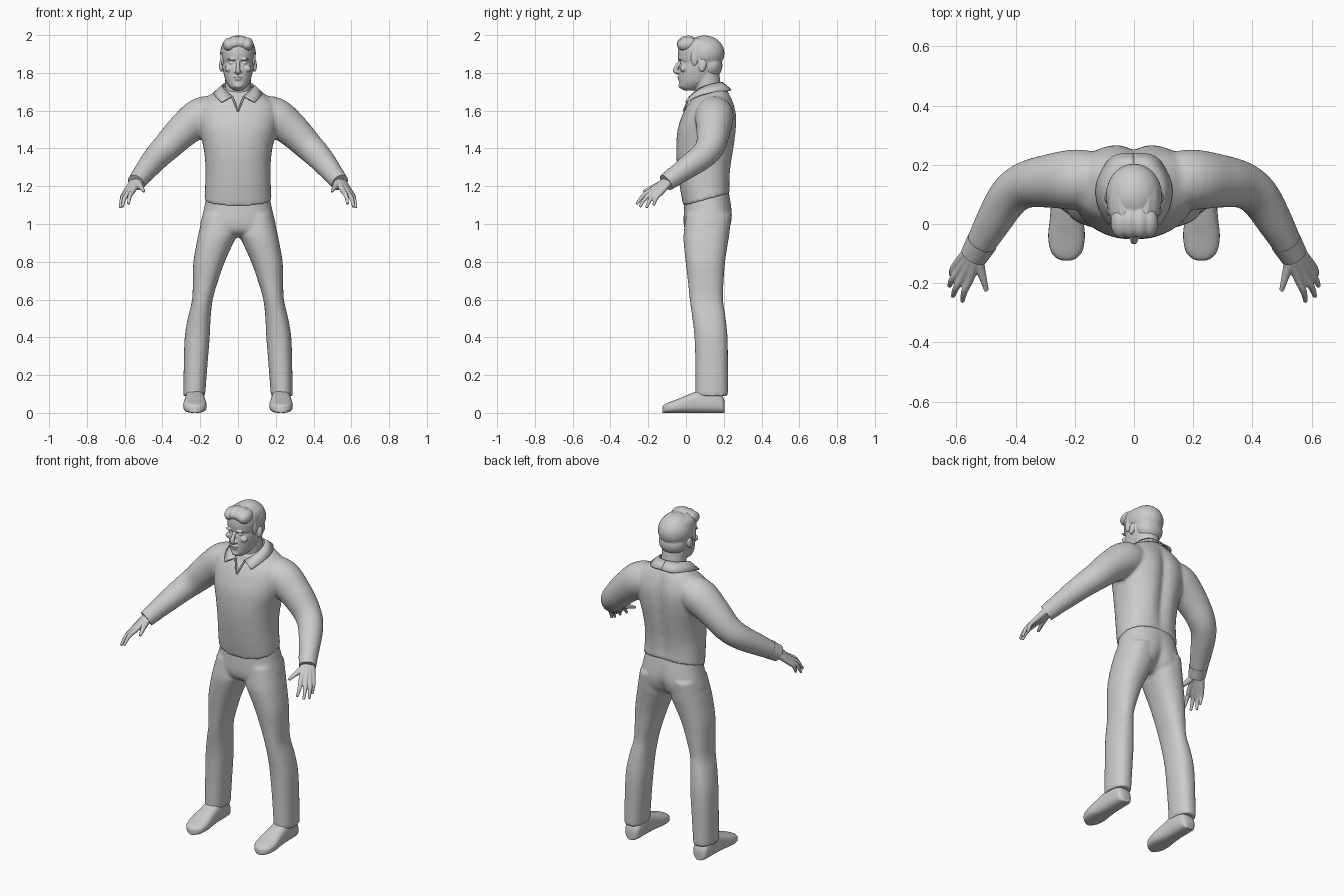
import bpy, bmesh, math
from mathutils import Vector, Matrix

grey = bpy.data.materials.new("light_grey")
grey.diffuse_color = (0.6, 0.6, 0.6, 1)


def smooth_rows(rows, n=5):
    """Catmull-Rom resampling of a list of number tuples."""
    out = []
    for i in range(len(rows) - 1):
        p = [rows[max(0, min(len(rows) - 1, i + k))] for k in (-1, 0, 1, 2)]
        for j in range(n):
            t = j / n
            out.append([0.5 * (2 * b + (c - a) * t + (2 * a - 5 * b + 4 * c - d) * t * t
                               + (3 * b - a - 3 * c + d) * t ** 3) for a, b, c, d in zip(*p)])
    return out + [list(rows[-1])]


def loft(bm, rings):
    """Skin closed rings and cap both ends."""
    vs = [[bm.verts.new(p) for p in r] for r in rings]
    n = len(vs[0])
    for a, b in zip(vs, vs[1:]):
        for i in range(n):
            bm.faces.new((a[i], a[(i + 1) % n], b[(i + 1) % n], b[i]))
    bm.faces.new(vs[0][::-1])
    bm.faces.new(vs[-1])


def circle(n=32, e=2.0):
    for i in range(n):
        c, s = math.cos(2 * math.pi * i / n), math.sin(2 * math.pi * i / n)
        yield (math.copysign(abs(c) ** (2 / e), c), math.copysign(abs(s) ** (2 / e), s))


def column(bm, rows, side=1, e=2.3):
    """Rows: z, x min, x max, y front, y back, tilt, back groove."""
    rings = []
    for z, x0, x1, yf, yb, tilt, groove in smooth_rows(rows):
        ring = []
        for c, s in circle(40, e):
            x = (x0 + x1) / 2 + c * (x1 - x0) / 2
            y = (yf + yb) / 2 + s * (yb - yf) / 2
            zz = z + tilt * s * (yb - yf) / 2
            if s > 0:
                y -= groove * math.exp(-(x / 0.035) ** 2)
            ring.append((side * x, y, zz))
        rings.append(ring)
    loft(bm, rings)


def tube(bm, rows, side=1, n=20, steps=5):
    """Rows: x, y, z, radius."""
    pts = smooth_rows(rows, steps)
    rings = []
    for i, p in enumerate(pts):
        a, b = pts[max(0, i - 1)], pts[min(len(pts) - 1, i + 1)]
        t = (Vector(b[:3]) - Vector(a[:3])).normalized()
        u = t.cross(Vector((0, 1, 0))).normalized()
        v = t.cross(u)
        ring = [Vector(p[:3]) + (u * c + v * s) * p[3] for c, s in circle(n)]
        rings.append([(side * q.x, q.y, q.z) for q in ring])
    loft(bm, rings)


def ball(bm, loc, rad, tilt=0):
    m = Matrix.Translation(loc) @ Matrix.Rotation(tilt, 4, 'X') @ Matrix.Diagonal((*rad, 1))
    bmesh.ops.create_uvsphere(bm, u_segments=28, v_segments=18, radius=1, matrix=m)


def part(name, bm, voxel=0, smooth=3):
    """Finish a part; a voxel size fuses its pieces into one skin."""
    bmesh.ops.recalc_face_normals(bm, faces=bm.faces)
    me = bpy.data.meshes.new(name)
    bm.to_mesh(me)
    bm.free()
    me.materials.append(grey)
    me.shade_smooth()
    me.set_sharp_from_angle(angle=math.radians(45))
    ob = bpy.data.objects.new(name, me)
    bpy.context.collection.objects.link(ob)
    if voxel:
        r = ob.modifiers.new("fuse", 'REMESH')
        r.mode, r.voxel_size, r.use_smooth_shade = 'VOXEL', voxel, True
        s = ob.modifiers.new("soften", 'SMOOTH')
        s.factor, s.iterations = 0.5, smooth
    return ob


# Shirt: torso with both sleeves
bm = bmesh.new()
column(bm, [(z, -w, w, f, b, t, g) for z, w, f, b, t, g in (
    (1.13, .178, -.014, .236, .28, .006), (1.2, .174, -.03, .235, .15, .012),
    (1.3, .172, -.046, .242, 0, .018), (1.4, .182, -.052, .258, 0, .022),
    (1.5, .205, -.044, .27, 0, .022), (1.58, .215, -.018, .27, 0, .02),
    (1.64, .2, .01, .252, .05, .012), (1.68, .15, .03, .225, .2, .004),
    (1.705, .095, .038, .2, .3, 0), (1.72, .075, .045, .185, .3, 0))])
for s in (1, -1):
    tube(bm, [(.09, .15, 1.59, .085), (.19, .15, 1.57, .102), (.29, .145, 1.495, .09),
              (.37, .13, 1.415, .078), (.425, .088, 1.36, .07), (.48, 0, 1.295, .06),
              (.535, -.098, 1.225, .046)], s, 28)
part("shirt", bm, .009, 4)

# Trousers: hips and two legs
bm = bmesh.new()
column(bm, [(z, -w, w, f, b, t, g) for z, w, f, b, t, g in (
    (1.16, .165, -.008, .222, .28, 0), (1.1, .176, -.01, .238, .15, .004),
    (1.05, .188, -.012, .248, 0, .012), (1.0, .199, -.012, .243, 0, .025),
    (.96, .19, 0, .225, 0, .03), (.93, .11, .04, .18, 0, .02))])
for s in (1, -1):
    column(bm, [(z, a, b, f, k, 0, 0) for z, a, b, f, k in (
        (1.05, .005, .185, 0, .24), (.95, .005, .209, -.012, .23), (.9, .025, .219, -.012, .222),
        (.8, .07, .236, -.002, .207), (.7, .105, .239, .01, .199), (.6, .134, .243, .02, .196),
        (.5, .145, .266, .034, .21), (.4, .15, .282, .045, .22), (.25, .162, .287, .05, .222),
        (.09, .174, .289, .05, .222))], s)
part("trousers", bm, .009, 4)

# Shoes: flat-soled sections from heel to toe
for s, side in ((1, "left"), (-1, "right")):
    bm = bmesh.new()
    rings = []
    for y, hw, h in smooth_rows([(.205, .025, .06), (.192, .043, .09), (.15, .05, .12), (.08, .052, .12),
                                 (.02, .056, .1), (-.04, .062, .075), (-.09, .054, .056),
                                 (-.115, .034, .044), (-.124, .012, .032)]):
        rings.append([(s * (.228 + c * hw), y, h / 2 + q * h / 2) for c, q in circle(32, 2.8)])
    loft(bm, rings)
    part(side + "_shoe", bm)

# Hands: metacarpals fused into a palm, then fingers
fingers = [((.553, -.182, 1.18), (.58, -.262, 1.105)), ((.577, -.176, 1.17), (.612, -.245, 1.09)),
           ((.592, -.158, 1.165), (.624, -.21, 1.085)), ((.598, -.135, 1.165), (.617, -.172, 1.098))]
for s, side in ((1, "left"), (-1, "right")):
    bm = bmesh.new()
    for i, (k, t) in enumerate(fingers):
        w = (.527 + .006 * i, -.098 + .006 * i, 1.232)
        mid = tuple(.5 * (a + b) + d for a, b, d in zip(k, t, (.006, -.004, .007)))
        tube(bm, [(.52, -.07, 1.245, .024), (*w, .022), (*k, .0145), (*mid, .0115), (*t, .0075)], s, 14)
    tube(bm, [(.527, -.09, 1.232, .022), (.522, -.14, 1.208, .018), (.508, -.19, 1.188, .012),
              (.498, -.226, 1.172, .008)], s, 14)
    part(side + "_hand", bm, .0035, 3)
    # Shirt cuff
    bm = bmesh.new()
    tube(bm, [(.513, -.06, 1.253, .053), (.54, -.106, 1.219, .047)], s, 28)
    part(side + "_cuff", bm)

# Head: skull, neck and facial relief
bm = bmesh.new()
column(bm, [(z, -w, w, f, b, 0, 0) for z, w, f, b in (
    (1.708, .024, -.012, .05), (1.725, .044, -.033, .09), (1.755, .064, -.036, .135),
    (1.8, .077, -.037, .165), (1.835, .083, -.035, .182), (1.855, .085, -.03, .19),
    (1.875, .087, -.041, .195), (1.92, .09, -.042, .196), (1.96, .08, -.03, .18),
    (1.985, .05, .0, .14))], 1, 2.15)
tube(bm, [(0, .125, 1.6, .075), (0, .118, 1.7, .07), (0, .105, 1.8, .07)], 1, 28)
tube(bm, [(0, -.03, 1.865, .008), (0, -.045, 1.84, .01), (0, -.057, 1.812, .0125), (0, -.04, 1.8, .01)])
ball(bm, (0, -.037, 1.778), (.024, .009, .005))
ball(bm, (0, -.035, 1.767), (.02, .009, .006))
ball(bm, (0, -.028, 1.732), (.022, .012, .014))
for s in (1, -1):
    ball(bm, (s * .012, -.042, 1.805), (.009, .011, .008))
    ball(bm, (s * .034, -.035, 1.872), (.025, .01, .006))
    ball(bm, (s * .033, -.019, 1.852), (.014, .012, .008))
    ball(bm, (s * .048, -.014, 1.822), (.022, .017, .018))
    ball(bm, (s * .089, .088, 1.838), (.011, .02, .033), -.2)
part("head", bm, .0035, 3)

# Hair: crown, swept fringe, nape and sideburns
bm = bmesh.new()
ball(bm, (0, .097, 1.904), (.095, .107, .094))
ball(bm, (0, .13, 1.84), (.08, .063, .07))
for x, z in ((-.045, 1.95), (-.015, 1.96), (.02, 1.961), (.048, 1.952)):
    ball(bm, (x, .005, z), (.034, .053, .036), .15)
for s in (1, -1):
    ball(bm, (s * .082, .045, 1.878), (.011, .02, .042))
part("hair", bm, .005, 3)

# Collar leaves and the edges of the open neck
upper = [(0, .192, 1.748), (.05, .178, 1.747), (.08, .125, 1.737), (.072, .065, 1.712), (.03, .022, 1.675)]
lower = [(0, .238, 1.71), (.075, .225, 1.706), (.124, .14, 1.697), (.12, .06, 1.676), (.088, -.002, 1.645)]
for s, side in ((1, "left"), (-1, "right")):
    bm = bmesh.new()
    rows = [[bm.verts.new((s * x, y, z)) for x, y, z in smooth_rows(e, 4)] for e in (upper, lower)]
    for i in range(len(rows[0]) - 1):
        bm.faces.new((rows[0][i], rows[0][i + 1], rows[1][i + 1], rows[1][i]))
    ob = part(side + "_collar", bm)
    m = ob.modifiers.new("cloth", 'SOLIDIFY')
    m.thickness, m.offset = .008, 0
    bm = bmesh.new()
    tube(bm, [(.032, .02, 1.675, .005), (.017, .005, 1.64, .005), (.002, -.014, 1.598, .004)], s, 10)
    part(side + "_neck_opening", bm)
